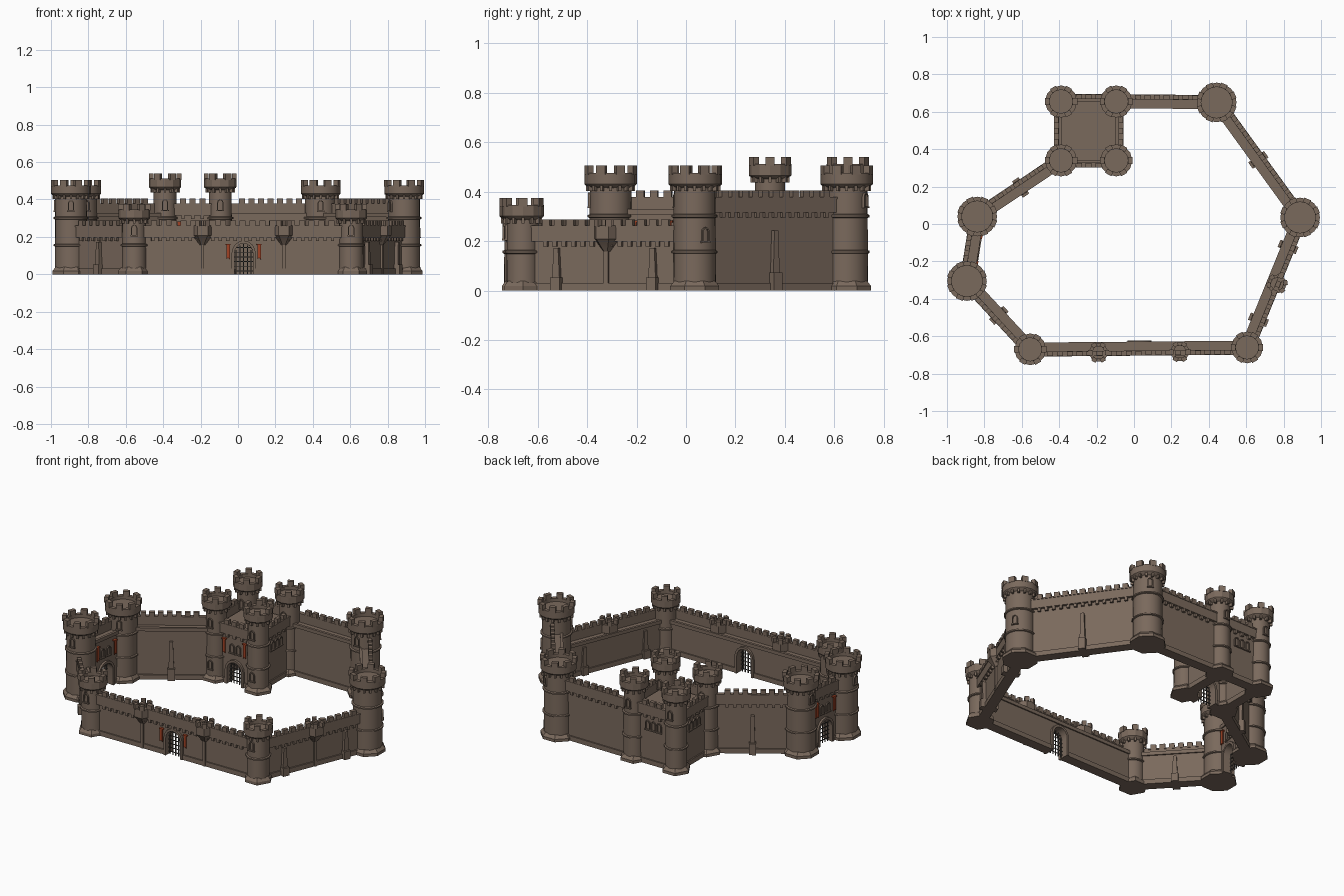
import bpy, bmesh, math
from mathutils import Matrix, Vector

if "Cube" in bpy.data.objects:
    bpy.data.objects.remove(bpy.data.objects["Cube"])


def material(name, rgb):
    m = bpy.data.materials.new(name)
    m.diffuse_color = (*rgb, 1)
    m.use_nodes = True
    m.node_tree.nodes["Principled BSDF"].inputs["Base Color"].default_value = m.diffuse_color
    return m


STONE = material("brown stone", (0.195, 0.142, 0.108))
RED = material("banner red", (0.36, 0.055, 0.018))
IRON = material("dark iron", (0.055, 0.05, 0.045))
I = Matrix.Identity(4)


def finish(bm, name, mat=STONE):
    bmesh.ops.recalc_face_normals(bm, faces=bm.faces)
    me = bpy.data.meshes.new(name)
    bm.to_mesh(me)
    bm.free()
    ob = bpy.data.objects.new(name, me)
    bpy.context.collection.objects.link(ob)
    me.materials.append(mat)
    bpy.context.view_layer.objects.active = ob
    bpy.ops.object.select_all(action='DESELECT')
    ob.select_set(True)
    bpy.ops.object.shade_smooth_by_angle(angle=math.radians(25))
    return ob


def extrude(bm, M, pts, y0, y1):
    """Extrude an x-z outline from y0 to y1."""
    a = [bm.verts.new(M @ Vector((x, y0, z))) for x, z in pts]
    b = [bm.verts.new(M @ Vector((x, y1, z))) for x, z in pts]
    bm.faces.new(a)
    bm.faces.new(b[::-1])
    for i in range(len(pts)):
        j = (i + 1) % len(pts)
        bm.faces.new((a[i], b[i], b[j], a[j]))


def box(bm, M, x0, x1, y0, y1, z0, z1):
    extrude(bm, M, [(x0, z0), (x1, z0), (x1, z1), (x0, z1)], y0, y1)


def lathe(bm, M, n, prof, rot=0.0):
    """Stack n-sided rings (r, z), capped at both ends."""
    rings = []
    for r, z in prof:
        rings.append([bm.verts.new(M @ Vector((r * math.cos(rot + 2 * math.pi * i / n),
                                               r * math.sin(rot + 2 * math.pi * i / n), z)))
                      for i in range(n)])
    bm.faces.new(rings[0][::-1])
    bm.faces.new(rings[-1])
    for a, b in zip(rings, rings[1:]):
        for i in range(n):
            j = (i + 1) % n
            bm.faces.new((a[i], a[j], b[j], b[i]))


def arch(cx, hw, z0, top, n=8):
    """Arch outline from lower left over the top to lower right."""
    s = top - hw * 1.1
    return ([(cx - hw, z0)] +
            [(cx - hw * math.cos(math.pi * i / n), s + hw * 1.1 * math.sin(math.pi * i / n)) for i in range(n + 1)] +
            [(cx + hw, z0)])


def arch_frame(bm, M, cx, hw, z0, top, t, y0, y1):
    extrude(bm, M, arch(cx, hw + t, z0, top + t) + arch(cx, hw, z0, top)[::-1], y0, y1)


def window(bm, M, cx, z, y, h=0.05):
    """Framed arched window with sill, facing local -y."""
    arch_frame(bm, M, cx, 0.011, z, z + h, 0.006, y - 0.008, y + 0.01)
    box(bm, M, cx - 0.02, cx + 0.02, y - 0.01, y + 0.01, z - 0.007, z)


def tower(name, x, y, H, R, r, sides, wins):
    """Flared foot, round shaft with string courses, corbelled crown."""
    bm = bmesh.new()
    M = Matrix.Translation((x, y, 0))
    rot = math.pi / 8 if sides == 8 else 0
    lathe(bm, M, sides, [(R, 0), (R, 0.018), (r + 0.006, 0.038)], rot)
    c = H - 0.078
    lathe(bm, M, 24, [(r * 1.03, 0.02), (r, c)])
    for z in (0.155, 0.3):
        if z < c - 0.03:
            lathe(bm, M, 24, [(r, z - 0.007), (r + 0.009, z - 0.003), (r + 0.009, z + 0.005), (r, z + 0.009)])
    # crown: drum with sunken floor
    n, ri, f = sides * 2, R - 0.024, H - 0.05
    lathe(bm, M, n, [(r, c - 0.012), (R - 0.004, c), (R - 0.001, c + 0.004), (R - 0.001, H - 0.029),
                     (ri, H - 0.029), (ri, f)], rot)
    for i in range(n):
        Q = M @ Matrix.Rotation(rot + 2 * math.pi * i / n, 4, 'Z')
        box(bm, Q, r - 0.01, R - 0.008, -0.006, 0.006, c - 0.025, c + 0.002)
    for i in range(sides):
        Q = M @ Matrix.Rotation(rot + 2 * math.pi * i / sides, 4, 'Z')
        w = 0.019 if sides == 8 else 0.018
        box(bm, Q, ri - 0.001, R, -w, w, H - 0.035, H)
    for ang, z in wins:
        window(bm, M @ Matrix.Rotation(math.radians(ang), 4, 'Z'), 0, z, -r)
    finish(bm, name)


def buttress(bm, M, x, s, h):
    """Tapered support; s = -1 outside, 1 inside."""
    extrude(bm, M, [(x - 0.018, 0), (x + 0.018, 0), (x + 0.01, h), (x - 0.01, h)], s * 0.015, s * 0.04)
    box(bm, M, x - 0.021, x + 0.021, s * 0.015, s * 0.052, 0, h * 0.3)


def wall(name, p, q, H, gap, gate=None, top=0.15, butt_out=(), butt_in=(), turrets=(), wins=(), band=None, both=True):
    """Curtain wall along local x, outside towards local -y."""
    p, q = Vector(p), Vector(q)
    d = q - p
    L = d.length
    M = Matrix.Translation((p.x, p.y, 0)) @ Matrix.Rotation(math.atan2(d.y, d.x), 4, 'Z')
    bm = bmesh.new()
    hw = 0.05
    walk = H - 0.082
    outline = [(0, 0)] + (arch(gate, hw, 0, top) if gate else []) + [(L, 0), (L, walk), (0, walk)]
    extrude(bm, M, outline, -0.02, 0.028)
    # foot courses, leaving the gateway free
    runs = [(0, gate - hw - 0.012), (gate + hw + 0.012, L)] if gate else [(0, L)]
    for a, b in runs:
        box(bm, M, a, b, -0.028, 0.036, 0, 0.03)
    box(bm, M, 0, L, 0.02, 0.036, walk - 0.016, walk + 0.006)
    # overhanging parapet, corbels and merlons
    box(bm, M, 0, L, -0.036, -0.014, H - 0.09, H - 0.026)
    box(bm, M, 0, L, -0.039, -0.012, H - 0.034, H - 0.026)
    a, b = gap, L - gap
    n = int((b - a) / 0.04)
    for i in range(n):
        x = a + (i + 0.5) * (b - a) / n
        box(bm, M, x - 0.009, x + 0.009, -0.034, -0.01, H - 0.11, H - 0.088)
    n = max(2, round((b - a) / 0.053))
    for i in range(n):
        x = a + (i + 0.5) * (b - a) / n
        box(bm, M, x - 0.016, x + 0.016, -0.037, -0.013, H - 0.03, H)
    for x in butt_out:
        buttress(bm, M, x, -1, H * 0.6)
    for x in butt_in:
        buttress(bm, M, x, 1, H * 0.6)
    # half turrets corbelled out of the wall
    for x in turrets:
        T = M @ Matrix.Translation((x, -0.02, 0))
        lathe(bm, T, 6, [(0.015, H - 0.13), (0.05, H - 0.085), (0.056, H - 0.08), (0.056, H - 0.026),
                         (0.036, H - 0.026), (0.036, H - 0.07)])
        box(bm, M, x - 0.009, x + 0.009, -0.032, 0, 0, H - 0.11)
        for i in range(6):
            box(bm, T @ Matrix.Rotation(math.pi * i / 3, 4, 'Z'), 0.034, 0.056, -0.013, 0.013, H - 0.03, H)
    turn = M @ Matrix.Translation((L, 0, 0)) @ Matrix.Rotation(math.pi, 4, 'Z')
    for x, z in wins:
        window(bm, M, x, z, -0.02)
        if both:
            window(bm, turn, L - x, z, -0.028)
    if gate:
        arch_frame(bm, M, gate, hw, 0, top, 0.015, -0.034, -0.015)
        arch_frame(bm, M, gate, hw, 0, top, 0.015, 0.02, 0.042)
    finish(bm, name)
    if not gate:
        return
    # portcullis
    bm = bmesh.new()
    for i in range(5):
        x = gate + (i - 2) * 0.02
        box(bm, M, x - 0.0025, x + 0.0025, -0.006, -0.001, 0, top - (0.004, 0.01, 0.034)[abs(i - 2)])
    z = 0.018
    while z < top - 0.02:
        box(bm, M, gate - hw, gate + hw, -0.005, -0.002, z - 0.0025, z + 0.0025)
        z += 0.025
    finish(bm, name + "_portcullis", IRON)
    # banners either side of the gate, hung from a rod
    bm = bmesh.new()
    z0, z1 = band
    off = 0.083 if z0 < 0.1 else 0.072
    for Q, c, y in ((M, gate, -0.02), (turn, L - gate, -0.028))[:2 if both else 1]:
        for s in (-1, 1):
            x = c + s * off
            extrude(bm, Q, [(x - 0.009, z0), (x, z0 + 0.008), (x + 0.009, z0), (x + 0.009, z1), (x - 0.009, z1)],
                    y - 0.014, y - 0.007)
            box(bm, Q, x - 0.013, x + 0.013, y - 0.016, y + 0.005, z1 - 0.004, z1 + 0.003)
    finish(bm, name + "_banners", RED)


# tower positions, counter-clockwise
FL, FR = (-0.555, -0.67), (0.605, -0.66)
E, NE = (0.888, 0.035), (0.442, 0.65)
W, SW = (-0.838, 0.04), (-0.893, -0.305)
K = [(-0.39, 0.34), (-0.095, 0.34), (-0.095, 0.655), (-0.39, 0.655)]

# towers
for nm, p, wins in (("east_tower", E, [(-60, 0.34), (120, 0.2)]), ("north_east_tower", NE, [(0, 0.34), (150, 0.34)]),
                    ("west_tower", W, [(20, 0.34), (-100, 0.34)]), ("south_west_tower", SW, [(0, 0.34), (-90, 0.34)])):
    tower(nm, *p, 0.505, 0.107, 0.084, 8, wins)
for nm, p in (("front_left_tower", FL), ("front_right_tower", FR)):
    tower(nm, *p, 0.375, 0.086, 0.064, 6, [(0, 0.21)])
for i, p in enumerate(K):
    tower("keep_tower_%d" % (i + 1), *p, 0.54, 0.087, 0.061, 6, [(0, 0.345), (180, 0.345), (0, 0.08)])

# low curtain walls
LOW, HIGH = 0.288, 0.405
wall("front_wall", FL, FR, LOW, 0.08, gate=0.585, top=0.165, turrets=(0.365, 0.8), band=(0.08, 0.16), both=False)
wall("right_front_wall", FR, E, LOW, 0.09, butt_out=(0.16, 0.58), butt_in=(0.16, 0.58), turrets=(0.375,))
wall("left_front_wall", SW, FL, LOW, 0.09, butt_out=(0.25,), butt_in=(0.25,))
# high curtain walls
wall("right_back_wall", E, NE, HIGH, 0.1, butt_out=(0.38,), butt_in=(0.38,))
wall("back_wall", NE, K[2], HIGH, 0.09)
wall("left_back_wall", K[0], W, HIGH, 0.09, butt_out=(0.26,), butt_in=(0.26,))
wall("left_gatehouse", W, SW, HIGH, 0.09, gate=0.175, top=0.155, wins=((0.15, 0.2), (0.2, 0.2)), band=(0.19, 0.28))

# keep walls and roof
pairs = ((0.11, 0.22), (0.15, 0.22), (0.19, 0.22))
wall("keep_front", K[0], K[1], HIGH, 0.07, gate=0.147, top=0.145, wins=((0.125, 0.2), (0.17, 0.2)),
     band=(0.19, 0.28), both=False)
wall("keep_right", K[1], K[2], HIGH, 0.07, wins=pairs, both=False)
wall("keep_back", K[2], K[3], HIGH, 0.07, wins=pairs, both=False)
wall("keep_left", K[3], K[0], HIGH, 0.07, wins=pairs, both=False)
bm = bmesh.new()
box(bm, I, K[0][0], K[1][0], K[0][1], K[2][1], 0.31, 0.335)
finish(bm, "keep_roof")
